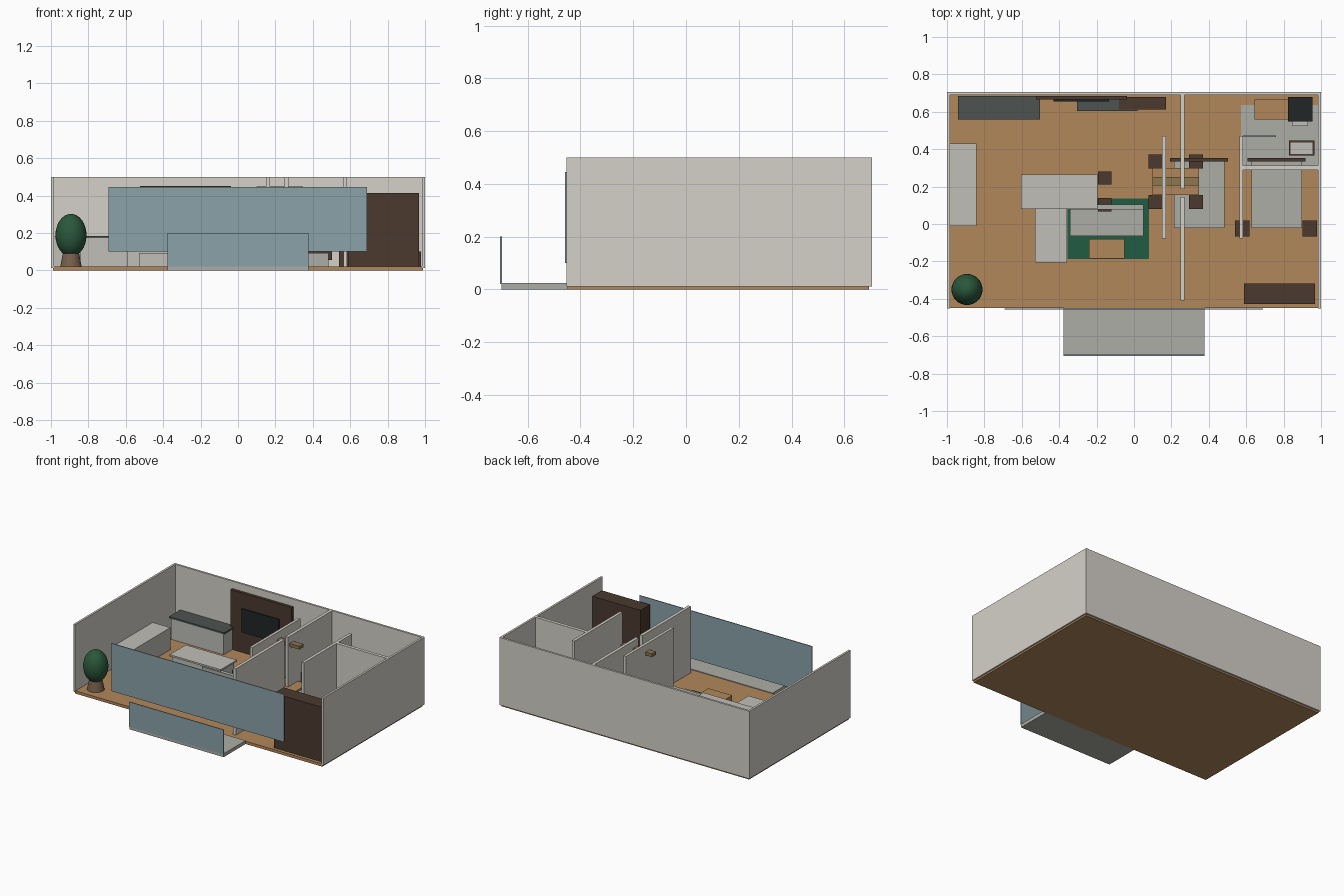
import bpy

if "Cube" in bpy.data.objects:
    bpy.data.objects.remove(bpy.data.objects["Cube"])

PALETTE = {
    "wood": (176, 134, 90), "wall": (212, 208, 200), "glass": (137, 161, 168),
    "dark_wood": (76, 60, 50), "stone": (172, 172, 165), "counter": (78, 84, 83),
    "black": (38, 42, 44), "rug": (36, 92, 68), "leaf": (46, 88, 62),
    "clay": (118, 96, 80), "white": (190, 189, 183), "brass": (140, 118, 80),
}
MATS = {}
for key, rgb in PALETTE.items():
    m = bpy.data.materials.new(key)
    m.diffuse_color = [(c / 255) ** 2.2 for c in rgb] + [1]
    m.use_nodes = True
    m.node_tree.nodes["Principled BSDF"].inputs["Base Color"].default_value = m.diffuse_color
    MATS[key] = m


def box(name, x, y, z, mat):
    """Box given as (min, max) on each axis."""
    bpy.ops.mesh.primitive_cube_add(
        size=1, location=[(a + b) / 2 for a, b in (x, y, z)])
    ob = bpy.context.object
    ob.name = name
    ob.scale = [b - a for a, b in (x, y, z)]
    bpy.ops.object.transform_apply(location=False, rotation=False, scale=True)
    ob.data.materials.append(MATS[mat])
    return ob


F = 0.02  # floor level
WALL = (0.012, 0.5)

# Floor and outer walls
box("floor", (-0.99, 0.99), (-0.45, 0.693), (0, F), "wood")
box("back_wall", (-0.997, 0.997), (0.69, 0.705), WALL, "wall")
for side, x in (("left", (-1, -0.985)), ("right", (0.985, 1))):
    box(side + "_wall", x, (-0.453, 0.705), WALL, "wall")

# Inner walls
for i, (x, y) in enumerate([
        ((0.15, 0.17), (-0.078, 0.47)), ((0.248, 0.27), (0.188, 0.692)),
        ((0.248, 0.27), (-0.41, 0.145)), ((0.563, 0.584), (-0.078, 0.47)),
        ((0.58, 0.987), (0.29, 0.314))]):
    box(f"partition_{i}", x, y, (F, 0.5), "wall")

# Front window and balcony
box("front_window", (-0.693, 0.69), (-0.458, -0.452), (0.1, 0.445), "glass")
box("balcony_slab", (-0.378, 0.376), (-0.7, -0.45), (0, 0.025), "stone")
box("balcony_glass", (-0.378, 0.376), (-0.705, -0.698), (0.02, 0.2), "glass")

# Kitchen
box("kitchen_base", (-0.93, -0.51), (0.565, 0.685), (F, 0.172), "white")
box("kitchen_worktop", (-0.942, -0.502), (0.558, 0.685), (0.172, 0.184), "counter")
box("side_counter", (-0.983, -0.842), (-0.01, 0.43), (F, 0.18), "white")
box("island_base", (-0.592, -0.208), (0.092, 0.252), (F, 0.17), "white")
box("island_top", (-0.603, -0.195), (0.08, 0.265), (0.17, 0.182), "white")
for i, y in enumerate((0.066, 0.21)):
    box(f"stool_{i}", (-0.192, -0.12), (y, y + 0.072), (F, 0.13), "dark_wood")

# Media wall
box("media_panel", (-0.525, -0.037), (0.665, 0.685), (F, 0.45), "dark_wood")
box("screen", (-0.43, -0.135), (0.655, 0.667), (0.17, 0.34), "black")
box("media_console", (-0.305, 0.02), (0.603, 0.665), (F, 0.1), "counter")
box("low_cabinet", (-0.08, 0.17), (0.612, 0.68), (F, 0.105), "dark_wood")

# Living area
box("rug", (-0.355, 0.08), (-0.187, 0.135), (F, 0.025), "rug")
box("sofa_seat", (-0.343, 0.05), (-0.065, 0.105), (F, 0.09), "stone")
box("sofa_back", (-0.343, 0.05), (0.078, 0.105), (0.088, 0.165), "stone")
box("chaise", (-0.528, -0.357), (-0.205, 0.085), (F, 0.094), "white")
box("coffee_table", (-0.24, -0.05), (-0.185, -0.08), (F, 0.073), "wood")

# Dining area
box("dining_table", (0.098, 0.348), (0.155, 0.3), (0.125, 0.14), "wood")
box("table_support", (0.18, 0.26), (0.2, 0.26), (F, 0.126), "wood")
box("pendant_lamp", (0.098, 0.348), (0.205, 0.25), (0.425, 0.448), "brass")
for i, x in enumerate((0.077, 0.293)):
    for j, y in enumerate((0.08, 0.296)):
        box(f"dining_chair_{i}_{j}", (x, x + 0.077), (y, y + 0.076),
            (F, 0.115), "dark_wood")

# Bedrooms
for i, x in enumerate((0.213, 0.627)):
    box(f"bed_{i}", (x, x + 0.27), (-0.022, 0.335), (F, 0.092), "stone")
    box(f"headboard_{i}", (x - 0.02, x + 0.29), (0.335, 0.353), (0.055, 0.19), "dark_wood")
for i, x in enumerate((0.54, 0.9)):
    box(f"nightstand_{i}", (x, x + 0.078), (-0.067, 0.018), (F, 0.1), "dark_wood")
box("wardrobe", (0.588, 0.969), (-0.427, -0.318), (F, 0.415), "dark_wood")

# Bathroom
box("bathroom_floor", (0.572, 0.985), (0.312, 0.635), (F, 0.025), "stone")
box("shower_screen", (0.584, 0.758), (0.465, 0.474), (F, 0.35), "glass")
box("vanity", (0.643, 0.85), (0.56, 0.665), (F, 0.12), "wood")
box("toilet", (0.845, 0.93), (0.525, 0.6), (F, 0.08), "white")
box("tall_cabinet", (0.823, 0.955), (0.547, 0.68), (0.1, 0.3), "black")
box("basin_stand", (0.828, 0.965), (0.365, 0.447), (F, 0.1), "dark_wood")
box("basin", (0.838, 0.955), (0.375, 0.437), (0.09, 0.103), "white")

# Potted plant
bpy.ops.mesh.primitive_cone_add(vertices=32, radius1=0.057, radius2=0.042,
                                depth=0.08, location=(-0.893, -0.35, 0.06))
pot = bpy.context.object
pot.name = "plant_pot"
pot.data.materials.append(MATS["clay"])
bpy.ops.object.shade_smooth_by_angle()
bpy.ops.mesh.primitive_uv_sphere_add(segments=32, ring_count=16, radius=1,
                                     location=(-0.893, -0.35, 0.188))
leaves = bpy.context.object
leaves.name = "plant_foliage"
leaves.scale = (0.083, 0.083, 0.114)
bpy.ops.object.transform_apply(location=False, rotation=False, scale=True)
leaves.data.materials.append(MATS["leaf"])
bpy.ops.object.shade_smooth_by_angle()
